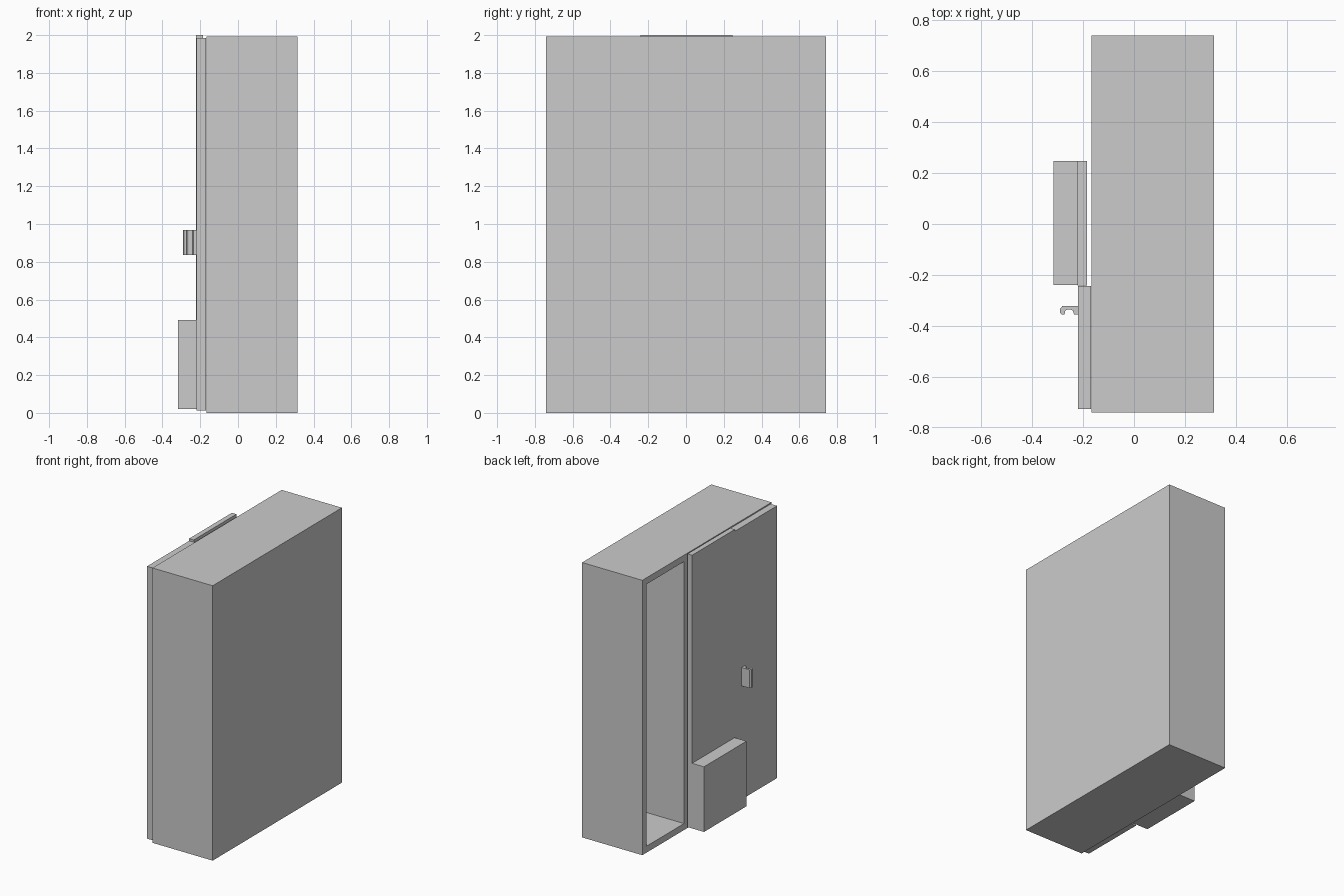
import bpy
import bmesh

start_cube = bpy.data.objects.get("Cube")
if start_cube:
    bpy.data.objects.remove(start_cube, do_unlink=True)

GREY = (0.6, 0.6, 0.6, 1.0)
grey = bpy.data.materials.new("plain_grey")
grey.use_nodes = True
grey.diffuse_color = GREY
grey.node_tree.nodes["Principled BSDF"].inputs["Base Color"].default_value = GREY


def add_object(name, bm):
    bmesh.ops.recalc_face_normals(bm, faces=bm.faces)
    mesh = bpy.data.meshes.new(name)
    bm.to_mesh(mesh)
    bm.free()
    mesh.materials.append(grey)
    obj = bpy.data.objects.new(name, mesh)
    bpy.context.collection.objects.link(obj)
    return obj


def prism(name, outline, bottom, top):
    """Raise a flat outline in x and y from bottom to top."""
    bm = bmesh.new()
    base = bm.faces.new([bm.verts.new((x, y, bottom)) for x, y in outline])
    raised = bmesh.ops.extrude_face_region(bm, geom=[base])["geom"]
    verts = [v for v in raised if isinstance(v, bmesh.types.BMVert)]
    bmesh.ops.translate(bm, verts=verts, vec=(0, 0, top - bottom))
    return add_object(name, bm)


def box(name, xs, ys, zs):
    (x0, x1), (y0, y1) = xs, ys
    return prism(name, [(x0, y0), (x1, y0), (x1, y1), (x0, y1)], *zs)


# Cabinet shell, open towards -x
FRONT, BACK = -0.168, 0.315
HALF, HEIGHT, WALL = 0.74, 1.992, 0.047
cabinet = box("cabinet", (FRONT, BACK), (-HALF, HALF), (0, HEIGHT))

# Three compartments cut into the shell
for i, (y0, y1) in enumerate([(-0.693, -0.263), (-0.225, 0.225), (0.263, 0.693)]):
    cutter = box(f"compartment_cutter_{i}", (FRONT - 0.1, BACK - WALL),
                 (y0, y1), (WALL, HEIGHT - WALL))
    cutter.hide_render = True
    cutter.hide_viewport = True
    cut = cabinet.modifiers.new(f"compartment_{i}", "BOOLEAN")
    cut.operation = "DIFFERENCE"
    cut.solver = "EXACT"
    cut.object = cutter

# Door panels and the raised lower box
box("side_door", (-0.22, FRONT - 0.002), (-0.728, -0.244), (0.012, 1.985))
box("middle_door", (-0.222, -0.185), (-0.242, 0.247), (0.49, 2.0))
box("lower_box", (-0.317, -0.185), (-0.24, 0.247), (0.02, 0.492))

# Door handle with a finger notch
handle_outline = [
    (-0.22, -0.323), (-0.282, -0.323), (-0.29, -0.333), (-0.29, -0.349),
    (-0.285, -0.355), (-0.273, -0.355), (-0.27, -0.341), (-0.263, -0.337),
    (-0.247, -0.337), (-0.24, -0.341), (-0.236, -0.355), (-0.22, -0.355),
]
prism("door_handle", handle_outline, 0.835, 0.968)
